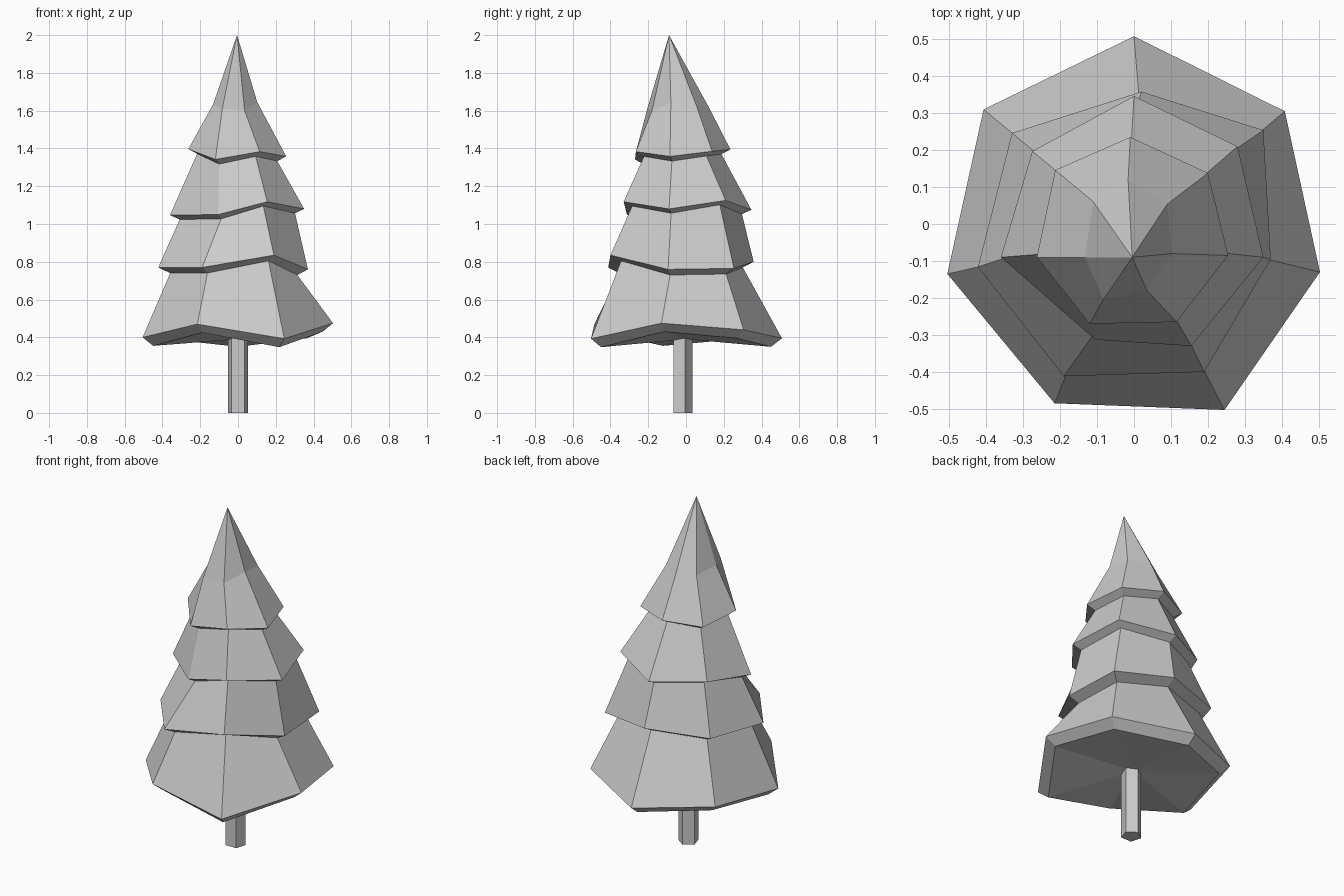
import bpy, bmesh
from mathutils import Vector

if "Cube" in bpy.data.objects:
    bpy.data.objects.remove(bpy.data.objects["Cube"])

# Outer corner ring of each foliage tier, clockwise from the back
TIERS = [
    (0.89, 0.045, [(0, .508, .395), (.408, .305, .44), (.503, -.13, .475), (.245, -.503, .393),
                   (-.215, -.485, .47), (-.505, -.135, .40), (-.407, .31, .435)]),
    (0.85, 0.030, [(.02, .358, .80), (.35, .254, .765), (.37, -.095, .76), (.19, -.40, .835),
                   (-.19, -.412, .77), (-.422, -.116, .77), (-.33, .246, .79)]),
    (0.86, 0.023, [(0, .346, 1.075), (.28, .21, 1.125), (.35, -.09, 1.08), (.155, -.33, 1.118),
                   (-.105, -.313, 1.05), (-.36, -.09, 1.047), (-.275, .197, 1.09)]),
    (0.82, 0.025, [(-.01, .235, 1.395), (.2, .138, 1.385), (.255, -.085, 1.358), (.115, -.265, 1.383),
                   (-.12, -.27, 1.342), (-.263, -.09, 1.397), (-.213, .146, 1.375)]),
]
CROWN = [(-.016, .12, 1.62), (.09, .054, 1.63), (.102, -.08, 1.645), (.035, -.18, 1.60),
         (-.083, -.205, 1.61), (-.133, -.09, 1.63), (-.11, .06, 1.62)]
TIP = (-.005, -.09, 2.0)


def lip(ring, scale, drop):
    pts = [Vector(p) for p in ring]
    c = sum(pts, Vector()) / len(pts)
    return [Vector((c.x + (p.x - c.x) * scale, c.y + (p.y - c.y) * scale, p.z - drop)) for p in pts]


def finish(bm, name):
    bmesh.ops.recalc_face_normals(bm, faces=bm.faces[:])
    mesh = bpy.data.meshes.new(name)
    bm.to_mesh(mesh)
    bm.free()
    bpy.context.collection.objects.link(bpy.data.objects.new(name, mesh))


def loft(name, rings, bottom, top):
    bm = bmesh.new()
    loops = [[bm.verts.new(p) for p in r] for r in rings]
    n = len(loops[0])
    for a, b in zip(loops, loops[1:]):
        for i in range(n):
            j = (i + 1) % n
            bm.faces.new((a[i], a[j], b[j], b[i]))
    for loop, apex in ((loops[0], bottom), (loops[-1], top)):
        v = bm.verts.new(apex)
        for i in range(n):
            bm.faces.new((loop[i], loop[(i + 1) % n], v))
    finish(bm, name)


# Foliage: undercut lip and outer rim per tier, then the crown and tip
rings = []
for scale, drop, ring in TIERS:
    rings += [lip(ring, scale, drop), ring]
rings.append(CROWN)
loft("foliage", rings, (0, 0, .39), TIP)

# Trunk: five-sided post with a corner at the back
trunk = [(0, .034), (.053, -.004), (.034, -.066), (-.034, -.066), (-.053, -.004)]
loft("trunk", [[(x, y, z) for x, y in trunk] for z in (0, .43)], (0, -.02, 0), (0, -.02, .43))
